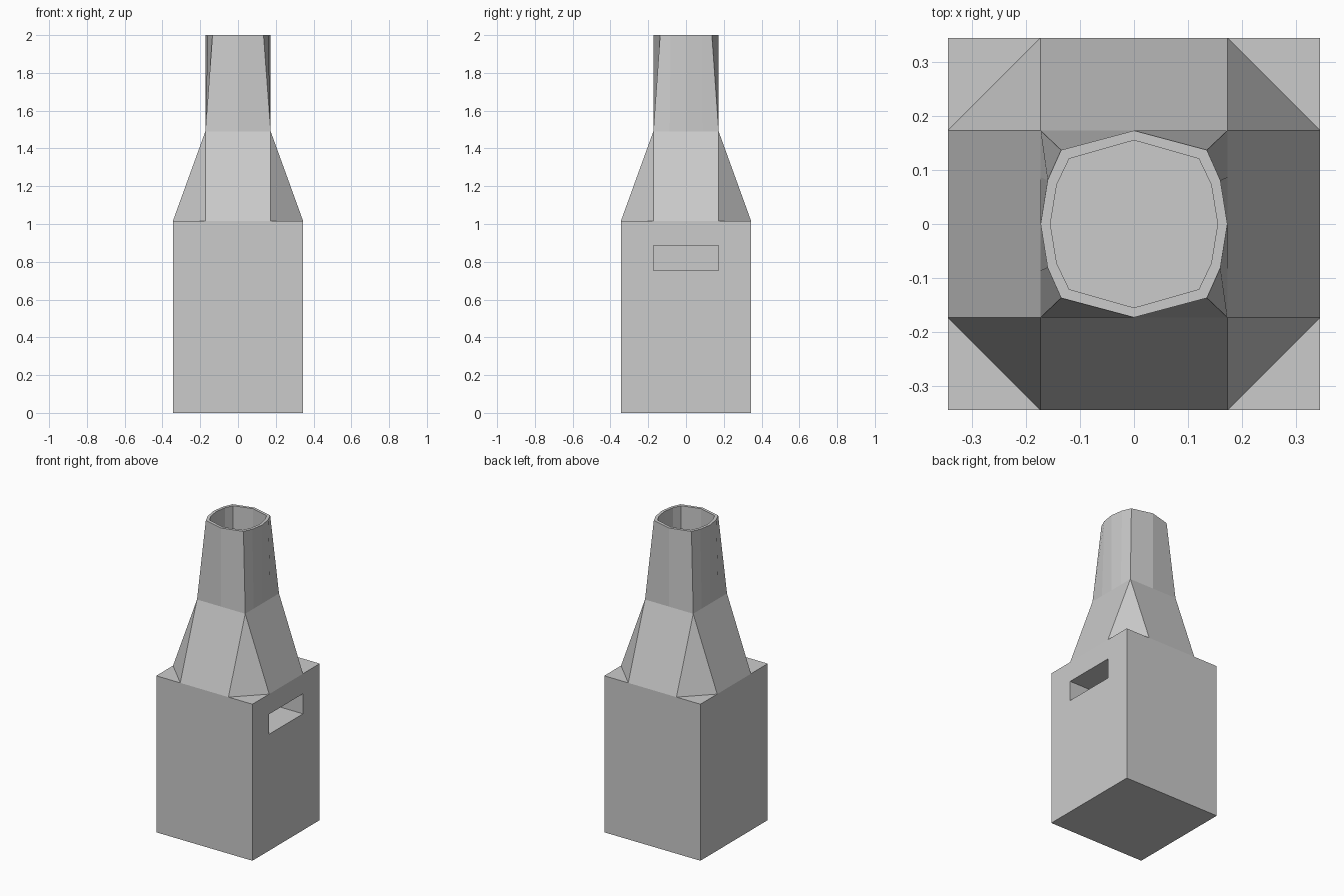
import bpy, bmesh

if "Cube" in bpy.data.objects:
    bpy.data.objects.remove(bpy.data.objects["Cube"])

W = 0.345      # half width of the base
H = 0.173      # half width of the neck
Z_BASE, Z_NECK, Z_TOP = 1.015, 1.49, 2.0


def loft(name, rings, cap_start=False, cap_end=False):
    """Bridge closed rings of equal point count; doubled points become triangles."""
    bm = bmesh.new()
    loops = [[bm.verts.new(p) for p in ring] for ring in rings]
    for a, b in zip(loops, loops[1:]):
        n = len(a)
        for i in range(n):
            j = (i + 1) % n
            bm.faces.new((a[i], a[j], b[j], b[i]))
    if cap_start:
        bm.faces.new(loops[0][::-1])
    if cap_end:
        bm.faces.new(loops[-1])
    bmesh.ops.remove_doubles(bm, verts=bm.verts[:], dist=1e-5)
    bmesh.ops.recalc_face_normals(bm, faces=bm.faces[:])
    mesh = bpy.data.meshes.new(name)
    bm.to_mesh(mesh)
    bm.free()
    obj = bpy.data.objects.new(name, mesh)
    bpy.context.collection.objects.link(obj)
    return obj


def rect_x(x, hy, z0, z1):
    return [(x, -hy, z0), (x, hy, z0), (x, hy, z1), (x, -hy, z1)]


def full_ring(quarter, z):
    """Complete a ring from its first quadrant (from +x axis up to, not including, +y axis)."""
    q = quarter
    top = (0, H if q[0][0] == H else q[0][0])
    right = q + [top]
    left = [(-x, y) for x, y in reversed(q)]
    upper = right + left                       # +x axis round to -x axis
    lower = [(x, -y) for x, y in reversed(upper[1:-1])]
    return [(x, y, z) for x, y in upper + lower]


# Square base with a recessed slot in the right side
loft("base_box", [
    rect_x(-W, W, 0, Z_BASE),
    rect_x(W, W, 0, Z_BASE),
    rect_x(W, H, 0.755, 0.885),
    rect_x(H, H, 0.755, 0.885),
], cap_start=True, cap_end=True)

# Sloping shoulder: chamfered square below, plain square above
signs = [(1, -1), (1, 1), (-1, 1), (-1, -1)]
low, high = [], []
for i, (sx, sy) in enumerate(signs):
    pair = [(sx * H, sy * W, Z_BASE), (sx * W, sy * H, Z_BASE)]
    low += pair if i % 2 == 0 else pair[::-1]
    high += [(sx * H, sy * H, Z_NECK)] * 2
loft("shoulder", [low, high])

# Hollow chimney: square at the neck, rounded at the rim
square = [(H, 0), (H, H / 2), (H, H)]
rim = [(H, 0), (0.16, 0.081), (0.135, 0.137)]
bore = [(0.155, 0), (0.143, 0.073), (0.12, 0.121)]
loft("chimney", [
    full_ring(square, Z_NECK),
    full_ring(rim, Z_TOP),
    full_ring(bore, Z_TOP),
    full_ring(bore, Z_NECK),
], cap_end=True)
